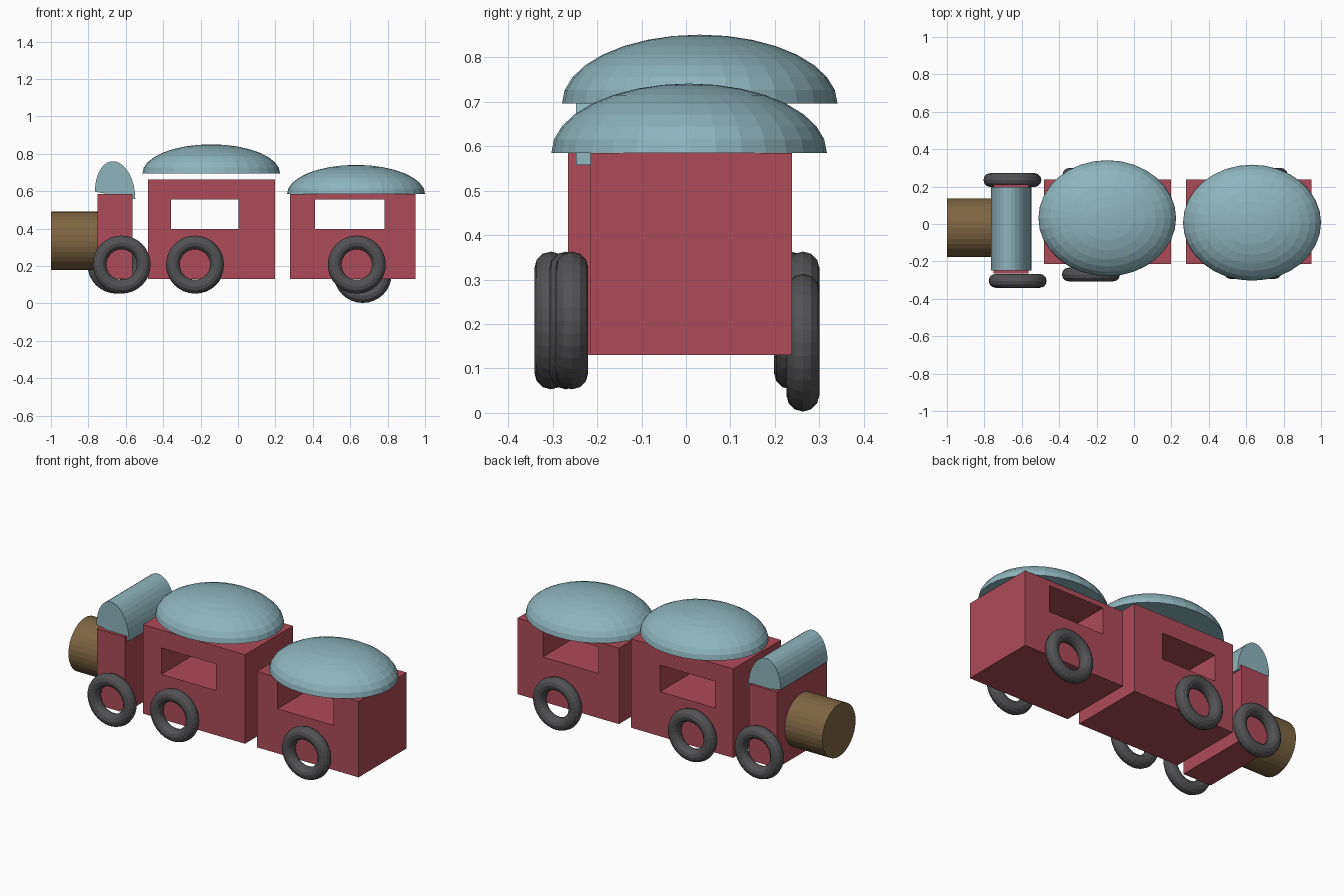
import bpy, bmesh
from math import sin, cos, pi
from mathutils import Matrix, Vector

if "Cube" in bpy.data.objects:
    bpy.data.objects.remove(bpy.data.objects["Cube"])


def material(name, rgb):
    m = bpy.data.materials.new(name)
    m.diffuse_color = (*rgb, 1)
    m.use_nodes = True
    m.node_tree.nodes["Principled BSDF"].inputs["Base Color"].default_value = m.diffuse_color
    return m


RED = material("red_paint", (0.42, 0.07, 0.1))
TEAL = material("teal_paint", (0.27, 0.46, 0.50))
BROWN = material("brown_paint", (0.21, 0.13, 0.055))
DARK = material("dark_rubber", (0.085, 0.085, 0.09))


def finish(bm, name, mat):
    bmesh.ops.recalc_face_normals(bm, faces=bm.faces)
    me = bpy.data.meshes.new(name)
    bm.to_mesh(me)
    bm.free()
    ob = bpy.data.objects.new(name, me)
    bpy.context.collection.objects.link(ob)
    me.materials.append(mat)
    return ob


def prism(name, profile, y0, y1, mat):
    """Closed x-z profile extruded along y."""
    bm = bmesh.new()
    face = bm.faces.new([bm.verts.new((x, y0, z)) for x, z in profile])
    new = bmesh.ops.extrude_face_region(bm, geom=[face])["geom"]
    bmesh.ops.translate(bm, vec=(0, y1 - y0, 0),
                        verts=[v for v in new if isinstance(v, bmesh.types.BMVert)])
    return finish(bm, name, mat)


def rect(x0, x1, z0, z1):
    return [(x0, z0), (x1, z0), (x1, z1), (x0, z1)]


def windowed_box(name, outer, inner, y0, y1, mat):
    """Box with a rectangular opening right through it along y."""
    bm = bmesh.new()
    loops = [[bm.verts.new((x, y, z)) for x, z in rect(*r)]
             for r, y in ((outer, y0), (outer, y1), (inner, y1), (inner, y0))]
    for k in range(4):
        a, b = loops[k], loops[(k + 1) % 4]
        for i in range(4):
            j = (i + 1) % 4
            bm.faces.new((a[i], a[j], b[j], b[i]))
    return finish(bm, name, mat)


def dome(name, centre, radii, mat):
    """Upper half of an ellipsoid with a flat underside."""
    bm = bmesh.new()
    bmesh.ops.create_uvsphere(bm, u_segments=32, v_segments=16, radius=1)
    bmesh.ops.bisect_plane(bm, geom=bm.verts[:] + bm.edges[:] + bm.faces[:], dist=1e-4,
                           plane_co=(0, 0, 0), plane_no=(0, 0, 1), clear_inner=True)
    bmesh.ops.holes_fill(bm, edges=[e for e in bm.edges if e.is_boundary])
    bmesh.ops.transform(bm, verts=bm.verts,
                        matrix=Matrix.Translation(centre) @ Matrix.Diagonal((*radii, 1)))
    return finish(bm, name, mat)


def wheel(name, x, y, z):
    bpy.ops.mesh.primitive_torus_add(major_radius=0.118, minor_radius=0.037,
                                     major_segments=32, minor_segments=12,
                                     location=(x, y, z), rotation=(pi / 2, 0, 0))
    ob = bpy.context.object
    ob.name = name
    ob.data.materials.append(DARK)


# Boiler
bm = bmesh.new()
bmesh.ops.create_cone(bm, cap_ends=True, segments=32, radius1=0.157, radius2=0.157, depth=0.26,
                      matrix=Matrix.Translation((-0.87, -0.02, 0.335)) @ Matrix.Rotation(pi / 2, 4, 'Y'))
finish(bm, "boiler", BROWN)

# Cab and its slightly skewed arched roof
prism("cab", rect(-0.75, -0.563, 0.13, 0.585), -0.265, 0.21, RED)
arch = [(-0.657 + 0.108 * cos(t), 0.578 + 0.182 * sin(t) - 0.02 * cos(t))
        for t in (pi * i / 16 for i in range(17))]
prism("cab_roof", arch, -0.248, 0.197, TEAL)

# Two carriages with window openings and domed roofs
windowed_box("middle_carriage", (-0.48, 0.197, 0.13, 0.663), (-0.358, 0.004, 0.397, 0.556),
             -0.215, 0.239, RED)
windowed_box("rear_carriage", (0.277, 0.95, 0.13, 0.585), (0.413, 0.782, 0.397, 0.556),
             -0.215, 0.239, RED)
dome("middle_roof", (-0.143, 0.031, 0.696), (0.368, 0.31, 0.155), TEAL)
dome("rear_roof", (0.631, 0.007, 0.585), (0.369, 0.31, 0.156), TEAL)

# Wheels, one on each side of every carriage
for name, x, y, z in (("cab_wheel_front", -0.622, -0.304, 0.208),
                      ("cab_wheel_back", -0.65, 0.235, 0.208),
                      ("middle_wheel_front", -0.23, -0.27, 0.208),
                      ("middle_wheel_back", -0.227, 0.263, 0.208),
                      ("rear_wheel_front", 0.635, -0.257, 0.208),
                      ("rear_wheel_back", 0.667, 0.263, 0.158)):
    wheel(name, x, y, z)
